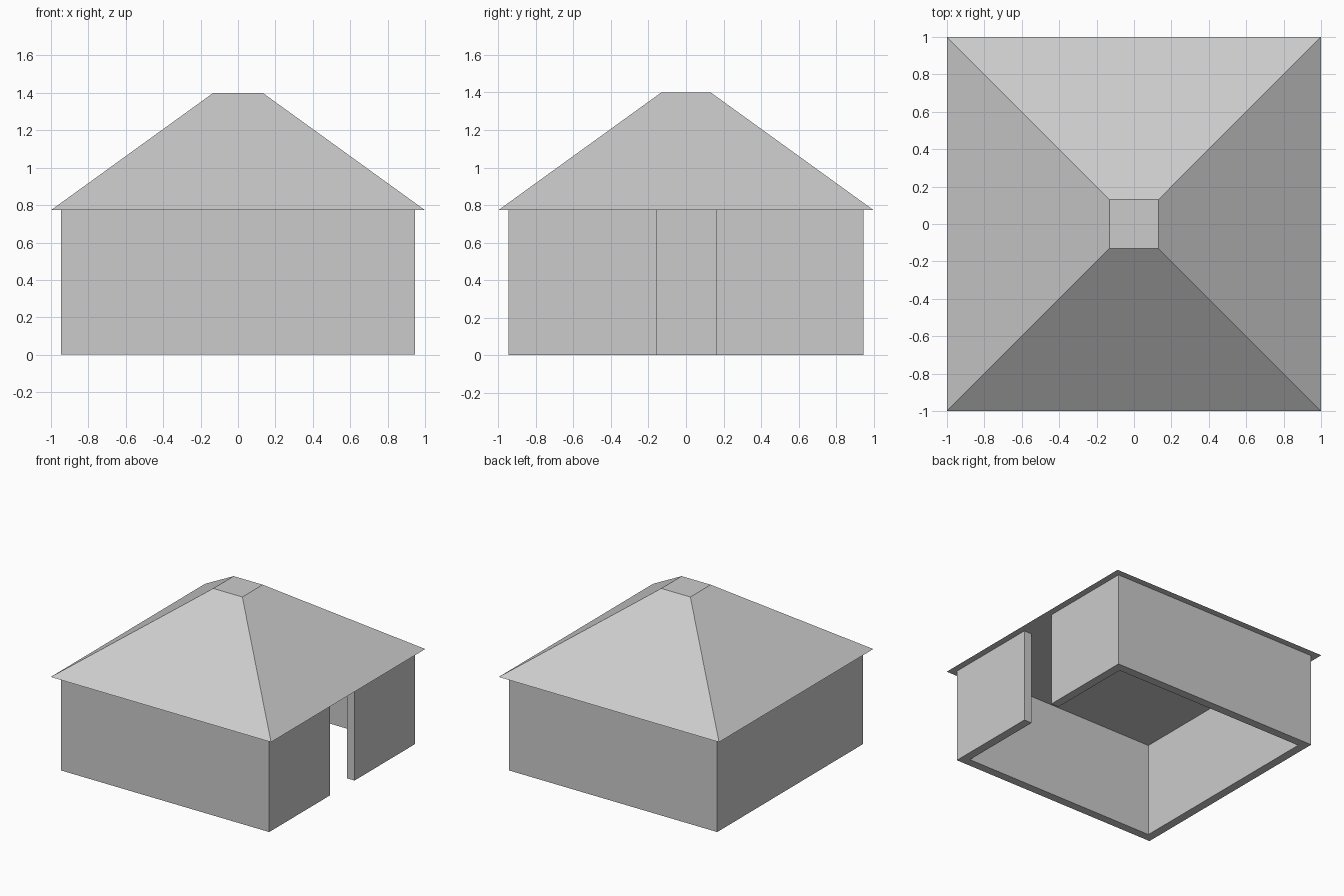
import bpy, bmesh
from math import radians, sqrt

if "Cube" in bpy.data.objects:
    bpy.data.objects.remove(bpy.data.objects["Cube"])

OUT, THICK = 0.946, 0.07     # wall outer half-width, thickness
EAVE, TOP = 0.773, 1.40      # wall height, roof top
DOOR = (-0.155, 0.16)        # doorway y range in the +x wall


def extrude_profile(name, points, height):
    """Raise a flat outline from the ground into a solid."""
    bm = bmesh.new()
    face = bm.faces.new([bm.verts.new((x, y, 0)) for x, y in points])
    ext = bmesh.ops.extrude_face_region(bm, geom=[face])
    verts = [g for g in ext["geom"] if isinstance(g, bmesh.types.BMVert)]
    bmesh.ops.translate(bm, verts=verts, vec=(0, 0, height))
    bmesh.ops.recalc_face_normals(bm, faces=bm.faces[:])
    mesh = bpy.data.meshes.new(name)
    bm.to_mesh(mesh)
    bm.free()
    obj = bpy.data.objects.new(name, mesh)
    bpy.context.collection.objects.link(obj)
    return obj


# Walls: one ring, open at the full-height doorway and without a floor
o, i = OUT, OUT - THICK
extrude_profile("walls", [
    (o, DOOR[0]), (o, -o), (-o, -o), (-o, o), (o, o), (o, DOOR[1]),
    (i, DOOR[1]), (i, i), (-i, i), (-i, -i), (i, -i), (i, DOOR[0]),
], EAVE)

# Roof: truncated square pyramid with a flat underside
bpy.ops.mesh.primitive_cone_add(
    vertices=4, radius1=sqrt(2), radius2=0.132 * sqrt(2),
    depth=TOP - EAVE, location=(0, 0, (TOP + EAVE) / 2),
    rotation=(0, 0, radians(45)))
roof = bpy.context.object
roof.name = "roof"
bpy.ops.object.transform_apply(location=True, rotation=True, scale=True)
